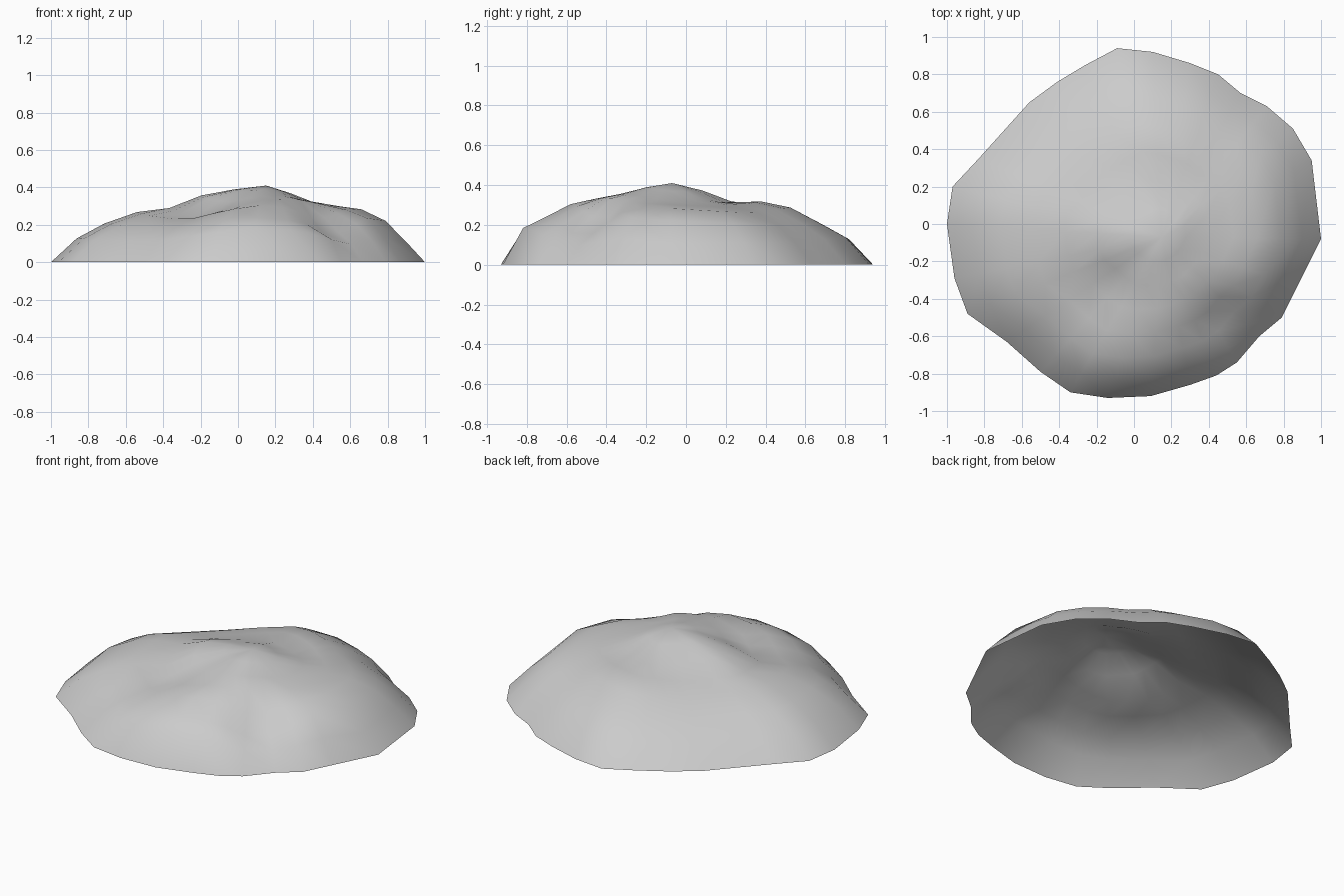
import bpy
import bmesh
import math
from mathutils import Vector

cube = bpy.data.objects.get("Cube")
if cube:
    bpy.data.objects.remove(cube, do_unlink=True)

# Ground outline, counter-clockwise, in hundredths of a unit
OUTLINE = [
    (100, -8), (95, 34), (85, 51), (71, 63), (57, 70), (45, 80), (30, 86),
    (10, 92), (-9, 94), (-26, 85), (-41, 76), (-56, 65), (-83, 35), (-97, 20),
    (-100, 0), (-96, -29), (-89, -48), (-68, -63), (-50, -79), (-34, -90),
    (-14, -93), (9, -92), (30, -86), (44, -81), (55, -74), (67, -60),
    (79, -50), (87, -34),
]
SUMMIT = Vector((0.15, -0.07, 0.41))

# Ring positions from summit to rim, and the height profile in eight directions
RINGS = (0.15, 0.3, 0.45, 0.6, 0.75, 0.88, 1)
PROFILES = {
    "east": (37, 32, 30, 28, 22, 11, 0),
    "north_east": (37, 32, 29, 26, 20, 11, 0),
    "north": (37, 31, 32, 29, 21, 14, 0),
    "north_west": (38, 33, 29, 25, 18, 10, 0),
    "west": (39, 36, 29, 27, 21, 13, 0),
    "south_west": (38, 32, 25, 23, 18, 11, 0),
    "south": (39, 36, 34, 31, 24, 19, 0),
    "south_east": (38, 34, 31, 25, 19, 11, 0),
}

# Local lumps and hollows: x, y, radius, height
LUMPS = [
    (0.47, -0.52, 0.12, -0.06),
    (0.70, -0.28, 0.14, 0.03),
    (-0.05, -0.70, 0.12, 0.02),
    (-0.30, -0.30, 0.12, -0.02),
    (0.35, -0.35, 0.10, 0.02),
]


def profile_height(angle, ring):
    """Blend the two nearest directional profiles."""
    sides = list(PROFILES.values())
    place = (angle / math.tau % 1) * len(sides)
    low = int(place) % len(sides)
    high = (low + 1) % len(sides)
    mix = place - int(place)
    return (sides[low][ring] * (1 - mix) + sides[high][ring] * mix) / 100


def lump_height(point):
    """Sum the soft lumps at a point."""
    return sum(h * math.exp(-((point.x - x) ** 2 + (point.y - y) ** 2) / r ** 2)
               for x, y, r, h in LUMPS)


# Rock shell, open underneath
bm = bmesh.new()
top = bm.verts.new(SUMMIT)
loops = []
for ring, part in enumerate(RINGS):
    loop = []
    for px, py in OUTLINE:
        rim = Vector((px / 100, py / 100, 0))
        angle = math.atan2(rim.y - SUMMIT.y, rim.x - SUMMIT.x)
        point = SUMMIT.lerp(rim, part)
        point.z = profile_height(angle, ring)
        if part < 1:
            point.z += lump_height(point)
        loop.append(bm.verts.new(point))
    loops.append(loop)

count = len(OUTLINE)
for i in range(count):
    j = (i + 1) % count
    bm.faces.new((top, loops[0][i], loops[0][j]))
    for inner, outer in zip(loops, loops[1:]):
        bm.faces.new((inner[i], outer[i], outer[j], inner[j]))

mesh = bpy.data.meshes.new("rock_mound")
bm.to_mesh(mesh)
bm.free()
mesh.shade_smooth()
rock = bpy.data.objects.new("rock_mound", mesh)
bpy.context.collection.objects.link(rock)

# Stone colour
stone = bpy.data.materials.new("stone_grey")
stone.use_nodes = True
grey = (0.6, 0.6, 0.6, 1)
stone.diffuse_color = grey
stone.node_tree.nodes["Principled BSDF"].inputs["Base Color"].default_value = grey
mesh.materials.append(stone)
